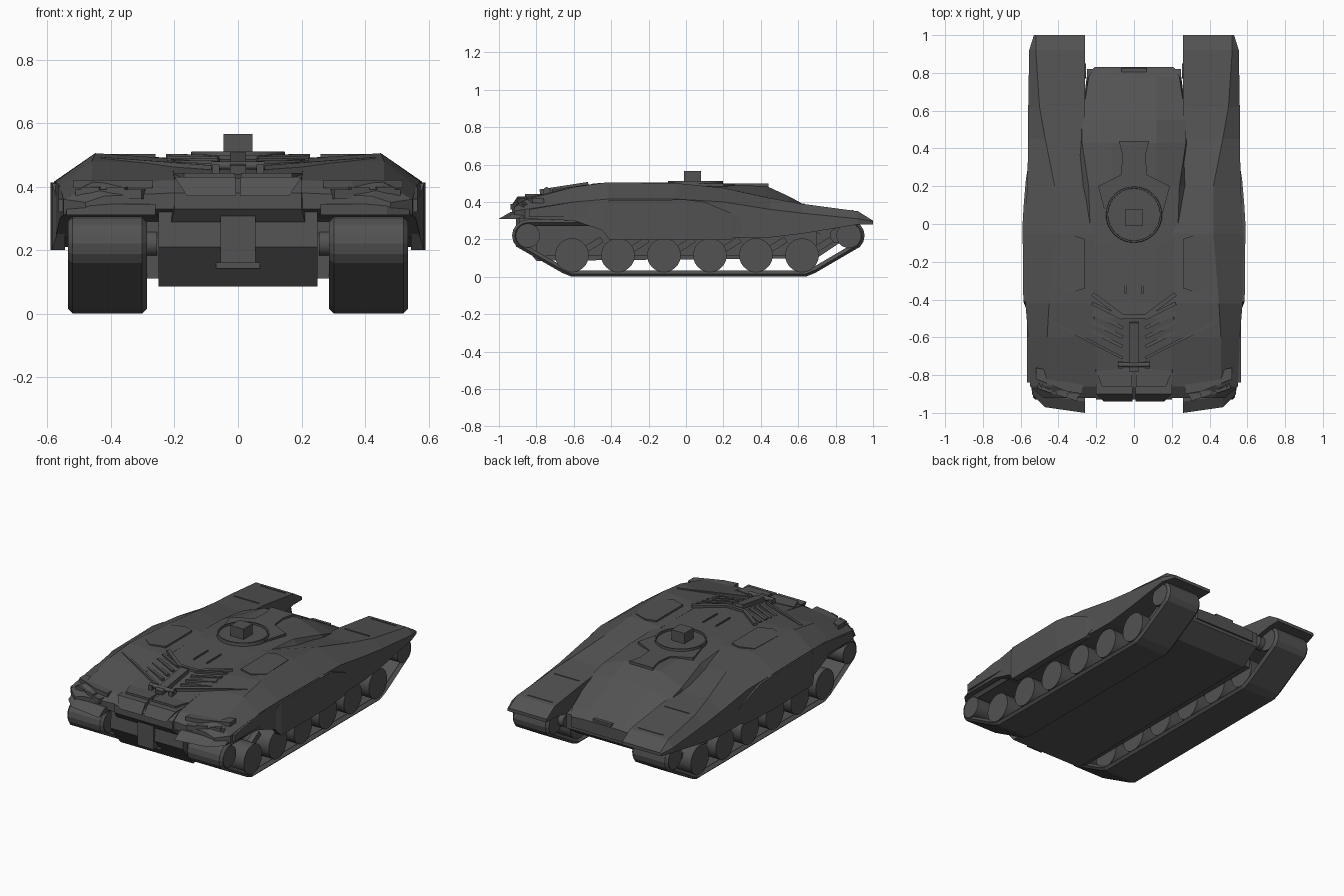
import bpy
import bmesh
import math
from mathutils import Vector, Matrix

default_cube = bpy.data.objects.get("Cube")
if default_cube:
    bpy.data.objects.remove(default_cube, do_unlink=True)

armour = bpy.data.materials.new("dark_grey_armour")
armour.use_nodes = True
armour.diffuse_color = (.085, .085, .085, 1)
armour.node_tree.nodes["Principled BSDF"].inputs["Base Color"].default_value = armour.diffuse_color


def finish(name, bm, mirror=False, smooth=False):
    """Turn a bmesh into a named object, mirrored across x = 0 if asked."""
    bmesh.ops.recalc_face_normals(bm, faces=bm.faces)
    mesh = bpy.data.meshes.new(name)
    bm.to_mesh(mesh)
    bm.free()
    mesh.materials.append(armour)
    obj = bpy.data.objects.new(name, mesh)
    bpy.context.collection.objects.link(obj)
    if smooth:
        bpy.ops.object.select_all(action="DESELECT")
        obj.select_set(True)
        bpy.context.view_layer.objects.active = obj
        bpy.ops.object.shade_smooth_by_angle(angle=math.radians(35))
    if mirror:
        obj.modifiers.new("mirror", "MIRROR").use_mirror_merge = False
    return obj


def loft(name, loops, mirror=False, capped=True):
    """Skin a row of equally long closed loops."""
    bm = bmesh.new()
    rings = [[bm.verts.new(point) for point in loop] for loop in loops]
    for first, second in zip(rings, rings[1:]):
        for i in range(len(first)):
            j = (i + 1) % len(first)
            bm.faces.new((first[i], first[j], second[j], second[i]))
    if capped:
        bm.faces.new(rings[0])
        bm.faces.new(rings[-1])
    return finish(name, bm, mirror)


def prism(name, outline, shift, mirror=False):
    """Extrude a flat outline along a vector."""
    start = [Vector(point) for point in outline]
    return loft(name, [start, [point + Vector(shift) for point in start]], mirror)


def plan_plate(name, outline, bottom, top, mirror=False, lean=0):
    points = [(x, y, bottom) for x, y in outline]
    return prism(name, points, (0, lean, top - bottom), mirror)


def side_plate(name, outline, inner, outer, mirror=True):
    points = [(inner, y, z) for y, z in outline]
    return prism(name, points, (outer - inner, 0, 0), mirror)


def solid_cube(name, matrix, mirror):
    bm = bmesh.new()
    bmesh.ops.create_cube(bm, size=1, matrix=matrix)
    return finish(name, bm, mirror)


def box(name, centre, size, turn=0, mirror=False):
    matrix = (Matrix.Translation(centre) @ Matrix.Rotation(math.radians(turn), 4, "Z")
              @ Matrix.Diagonal((*size, 1)))
    return solid_cube(name, matrix, mirror)


def bar(name, start, end, thickness, mirror=True):
    """Square rod between two points."""
    start, end = Vector(start), Vector(end)
    axis = end - start
    matrix = (Matrix.Translation((start + end) / 2)
              @ axis.to_track_quat("X", "Z").to_matrix().to_4x4()
              @ Matrix.Diagonal((axis.length, thickness, thickness, 1)))
    return solid_cube(name, matrix, mirror)


def cylinder(name, centre, radius, depth, along_x=True, mirror=False):
    bm = bmesh.new()
    matrix = Matrix.Translation(centre)
    if along_x:
        matrix = matrix @ Matrix.Rotation(math.pi / 2, 4, "Y")
    bmesh.ops.create_cone(bm, cap_ends=True, segments=32, radius1=radius,
                          radius2=radius, depth=depth, matrix=matrix)
    return finish(name, bm, mirror, smooth=True)


# Lower hull tub with tow gear and side walls
side_plate("lower_hull", [(-.89, .34), (-.9, .21), (-.8, .085), (.7, .1),
                          (.82, .18), (.82, .27), (.6, .34)], -.25, .25, mirror=False)
box("tow_block", (0, -.86, .25), (.11, .1, .18))
box("tow_hook", (0, -.83, .155), (.14, .06, .025))
box("hull_side_wall", (.27, -.05, .2), (.05, 1.5, .18), mirror=True)

# Domed centre deck: y, crown height, edge height, edge x, base x, base height
deck_rows = [(-.93, .38, .38, .2, .2, .33), (-.86, .425, .425, .2, .22, .25),
             (-.5, .485, .485, .21, .25, .2), (-.1, .492, .49, .23, .3, .4),
             (.2, .49, .475, .24, .31, .4), (.43, .485, .425, .275, .29, .36),
             (.55, .43, .39, .275, .28, .3), (.78, .305, .295, .24, .25, .2),
             (.83, .27, .265, .21, .21, .2)]
loft("centre_deck", [[(-base, y, low), (-half, y, edge), (-.12, y, top),
                      (.12, y, top), (half, y, edge), (base, y, low)]
                     for y, top, edge, half, base, low in deck_rows])

# Side sponsons: y, inner x and z, shoulder x and z, outer x and z, base height
pod_rows = [(-.92, .2, .38, .42, .37, .48, .35, .33),
            (-.86, .2, .42, .46, .41, .55, .36, .31),
            (-.6, .2, .47, .46, .48, .56, .4, .3),
            (-.42, .2, .488, .45, .505, .575, .415, .24),
            (-.05, .2, .49, .42, .5, .58, .415, .22),
            (.2, .27, .445, .42, .475, .565, .4, .21),
            (.45, .26, .4, .47, .42, .56, .36, .21),
            (.62, .26, .39, .5, .39, .56, .34, .23),
            (.92, .26, .35, .52, .35, .555, .31, .28),
            (1, .26, .3, .52, .3, .53, .295, .28)]
loft("side_sponson", [[(xi, y, low), (xi, y, zi), (xs, y, zs), (xo, y, zo), (xo, y, low)]
                      for y, xi, zi, xs, zs, xo, zo, low in pod_rows], mirror=True)

# Hanging side skirt, tapering at both ends: y, outer x, base and top height
skirt_rows = [(-.45, .57, .25, .36), (-.41, .586, .2, .41), (0, .59, .2, .412),
              (.1, .584, .2, .4), (.24, .572, .2, .34), (.3, .562, .24, .3)]
loft("side_skirt", [[(.545, y, low), (x, y, low), (x, y, top), (.545, y, top)]
                    for y, x, low, top in skirt_rows], mirror=True)

# Front mudguards, lamps and brows
plan_plate("front_mudguard", [(.26, -1), (.47, -.97), (.54, -.9), (.56, -.6), (.26, -.6)],
           .31, .345, mirror=True, lean=.06)
box("lamp_housing", (.4, -.88, .375), (.22, .05, .03), turn=18, mirror=True)
for i in range(2):
    box("lamp", (.38 + i * .08, -.893 + i * .026, .388), (.06, .04, .02), turn=18, mirror=True)
plan_plate("lamp_brow", [(.27, -.9), (.36, -.885), (.52, -.82), (.52, -.76), (.27, -.82)],
           .395, .42, mirror=True)
side_plate("cheek_panel", [(-.84, .32), (-.84, .36), (-.6, .4), (-.46, .4), (-.46, .32)],
           .54, .566)

# Bow plates either side of a centre seam
prism("bow_plate", [(.008, -.94, .37), (.16, -.94, .37), (.2, -.9, .43), (.008, -.9, .43)],
      (0, .05, 0), mirror=True)
plan_plate("bow_lip", [(-.2, -.9), (-.16, -.92), (.16, -.92), (.2, -.9), (.2, -.8), (-.2, -.8)],
           .335, .37)
plan_plate("bow_hatch", [(.01, -.86), (.17, -.86), (.2, -.78), (.01, -.76)],
           .42, .443, mirror=True)

# Engine louvres: swept slats with a spine and a latch bar
for i in range(4):
    step = i * .05
    drop = i * .007
    bar("louvre_slat", (.06, -.5 - step, .486 - drop), (.22, -.42 - step, .488 - drop), .018)
bar("louvre_brow", (.06, -.49, .488), (.22, -.37, .492), .022)
bar("louvre_bridge", (-.07, -.49, .488), (.07, -.49, .488), .022, mirror=False)
bar("louvre_frame", (.06, -.71, .458), (.43, -.52, .486), .014)
bar("louvre_spine", (0, -.52, .482), (0, -.78, .442), .05, mirror=False)
cylinder("latch_bar", (0, -.745, .466), .013, .17)
box("latch_post", (.07, -.745, .455), (.025, .04, .03), mirror=True)

# Raised sponson panels and deck seams
plan_plate("sponson_panel", [(.26, -.08), (.32, -.06), (.41, -.09), (.42, -.32),
                             (.35, -.37), (.26, -.34)], .48, .503, mirror=True)
box("deck_strip", (.045, -.3, .491), (.008, .14, .01), mirror=True)
for y, z in ((.63, .388), (.89, .353)):
    box("rear_guard_seam", (.38, y, z), (.17, .008, .008), mirror=True)

# Turret ring, neck plate and mount
plan_plate("neck_plate", [(-.08, .44), (.08, .44), (.06, .36), (.07, .26), (.19, .2),
                          (.15, .05), (-.15, .05), (-.19, .2), (-.07, .26), (-.06, .36)],
           .47, .498)
cylinder("ring_floor", (0, .05, .49), .14, .02, along_x=False)
ring_profile = [(.15, .48), (.147, .511), (.138, .511), (.136, .48)]
turns = [math.tau * i / 40 for i in range(41)]
loft("turret_ring", [[(r * math.cos(a), .05 + r * math.sin(a), z) for r, z in ring_profile]
                     for a in turns], capped=False)
box("turret_mount", (0, .035, .53), (.09, .09, .07))

# Rear tail lip
box("tail_latch", (0, .81, .275), (.13, .03, .025))
box("tail_bumper", (0, .81, .23), (.36, .03, .05))


# Track belt: arcs round the end wheels, a flat ground run and chamfered rims
def arc(y, z, radius, first, last):
    angles = [math.radians(first + (last - first) * i / 6) for i in range(7)]
    return [(y + radius * math.cos(a), z + radius * math.sin(a)) for a in angles]


def belt_outline(inset):
    ground = [(-.66, .02), (-.61, 0), (.64, 0), (.69, .02)]
    return (arc(-.845, .22, .085 - inset, 90, 225) + [(y, z + inset) for y, z in ground]
            + arc(.87, .22, .085 - inset, -45, 90))


rims = [(.287, .015), (.302, 0), (.521, 0), (.536, .015)]
track = loft("track_belt", [[(x, y, z) for y, z in belt_outline(inset)] for x, inset in rims],
             mirror=True, capped=False)
solid = track.modifiers.new("belt_thickness", "SOLIDIFY")
solid.thickness = .026
solid.offset = -1

# Running gear
for i in range(6):
    y = -.61 + i * .246
    cylinder("road_wheel", (.415, y, .115), .09, .23, mirror=True)
    bar("swing_arm", (.45, y + .16, .2), (.45, y + .08, .15), .035)
for y, radius in ((-.845, .064), (.87, .066)):
    cylinder("end_wheel", (.412, y, .22), radius, .245, mirror=True)
    cylinder("end_axle", (.275, y * .93, .22), .04, .04, mirror=True)
